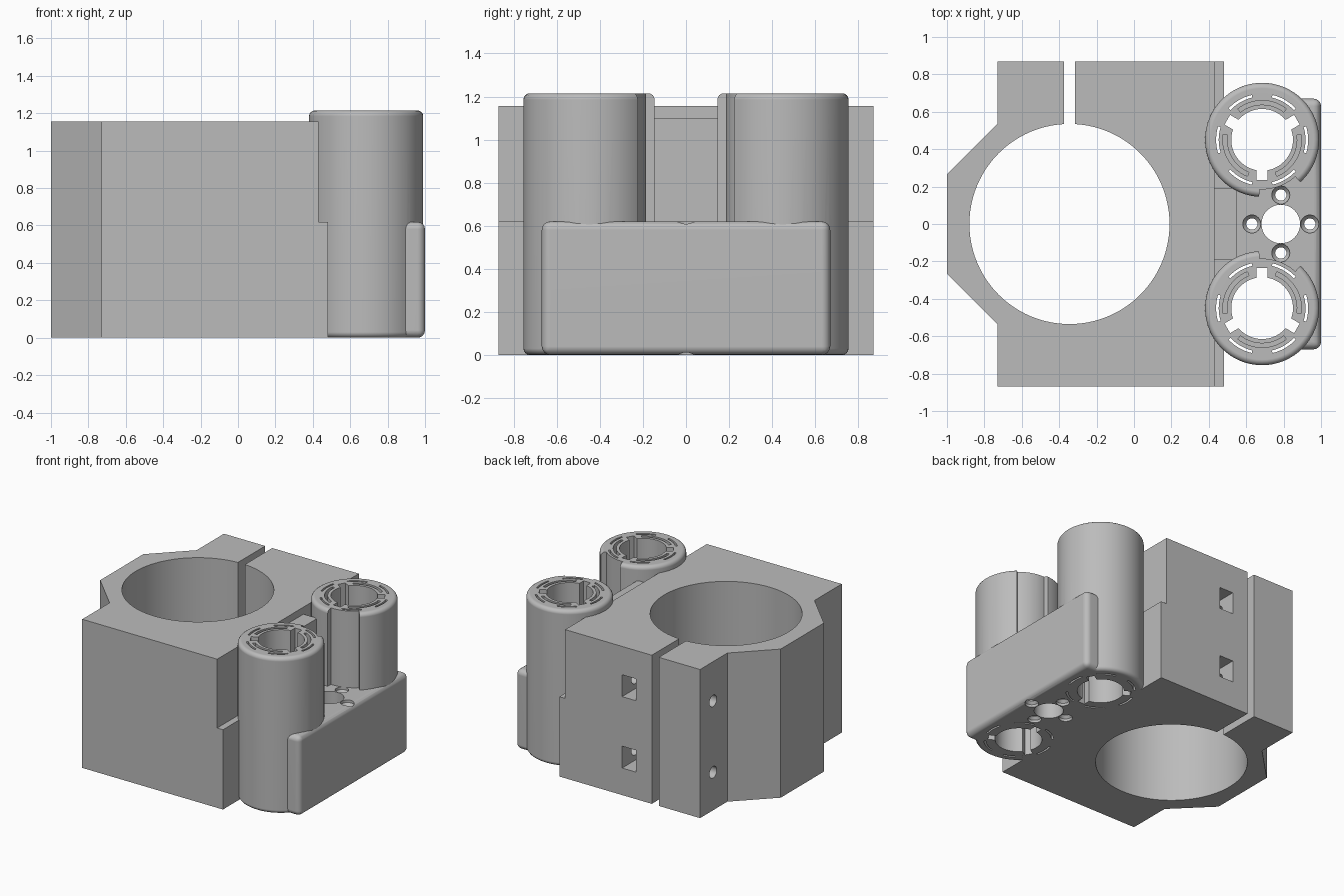
import bpy, bmesh
from math import sin, cos, pi, radians

if "Cube" in bpy.data.objects:
    bpy.data.objects.remove(bpy.data.objects["Cube"])

grey = bpy.data.materials.new("light_grey")
grey.use_nodes = True
colour = (0.5, 0.5, 0.5, 1)
grey.diffuse_color = colour
grey.node_tree.nodes["Principled BSDF"].inputs["Base Color"].default_value = colour

HEIGHT, STEP = 1.155, 0.62
TUBE_X, TUBE_Y = 0.685, 0.45


def make(name, bm):
    bmesh.ops.recalc_face_normals(bm, faces=bm.faces)
    mesh = bpy.data.meshes.new(name)
    bm.to_mesh(mesh)
    bm.free()
    ob = bpy.data.objects.new(name, mesh)
    bpy.context.scene.collection.objects.link(ob)
    mesh.materials.append(grey)
    return ob


def prism(name, points, z0, z1):
    bm = bmesh.new()
    face = bm.faces.new([bm.verts.new((x, y, z0)) for x, y in points])
    new = bmesh.ops.extrude_face_region(bm, geom=[face])["geom"]
    bmesh.ops.translate(bm, vec=(0, 0, z1 - z0),
                        verts=[v for v in new if isinstance(v, bmesh.types.BMVert)])
    return make(name, bm)


def box(name, x0, x1, y0, y1, z0, z1):
    return prism(name, [(x0, y0), (x1, y0), (x1, y1), (x0, y1)], z0, z1)


def arc(cx, cy, r, a0, a1, n):
    angles = [radians(a0 + (a1 - a0) * i / n) for i in range(n + 1)]
    return [(cx + r * cos(a), cy + r * sin(a)) for a in angles]


def disc(name, cx, cy, r, z0, z1, n=64):
    return prism(name, arc(cx, cy, r, 0, 360, n)[:-1], z0, z1)


def sector(name, cx, cy, r0, r1, a0, a1, z0, z1):
    points = arc(cx, cy, r0, a0, a1, 16) + arc(cx, cy, r1, a1, a0, 16)
    return prism(name, points, z0, z1)


def lathe(name, cx, cy, profile, n=64):
    # Solid of revolution; the profile's ends are closed with flat caps
    bm = bmesh.new()
    rings = [[bm.verts.new((x, y, z)) for x, y in arc(cx, cy, r, 0, 360, n)[:-1]]
             for r, z in profile]
    for a, b in zip(rings, rings[1:]):
        for i in range(n):
            j = (i + 1) % n
            bm.faces.new((a[i], a[j], b[j], b[i]))
    bm.faces.new(rings[0])
    bm.faces.new(rings[-1])
    return make(name, bm)


def apply(ob, mod):
    bpy.context.view_layer.objects.active = ob
    bpy.ops.object.modifier_apply(modifier=mod.name)


def combine(ob, other, operation):
    mod = ob.modifiers.new("combine", "BOOLEAN")
    mod.operation, mod.solver, mod.object = operation, "EXACT", other
    apply(ob, mod)
    bpy.data.objects.remove(other)


# Clamp block with angled back, round bore and clamping gap
body = prism("clamp_holder", [(-1, 0.265), (-0.73, 0.535), (-0.73, 0.87), (0.48, 0.87),
                              (0.48, -0.87), (-0.73, -0.87), (-0.73, -0.535), (-1, -0.265)],
             0, HEIGHT)
cuts = [box("step", 0.43, 0.6, -1, 1, STEP, 2),
        disc("large_bore", -0.345, 0, 0.535, -1, 2, 96),
        box("gap", -0.375, -0.315, 0.4, 1, -1, 2)]

# Clamp bolt holes along x, with nut pockets in the side
for z in (0.295, 0.85):
    bolt = disc("bolt_hole", 0, 0, 0.045, -0.9, 0.05, 32)
    for v in bolt.data.vertices:
        x, y, h = v.co
        v.co = (h, 0.71 + x, z + y)
    bm = bmesh.new()
    bm.from_mesh(bolt.data)
    bmesh.ops.recalc_face_normals(bm, faces=bm.faces)
    bm.to_mesh(bolt.data)
    bm.free()
    cuts += [bolt, box("nut_pocket", -0.18, -0.06, 0.63, 1, z - 0.085, z + 0.085)]
for cut in cuts:
    combine(body, cut, "DIFFERENCE")

# Rounded foot, and rib between the tubes
foot = box("foot", 0.42, 1, -0.67, 0.67, 0, STEP)
bevel = foot.modifiers.new("round", "BEVEL")
bevel.width, bevel.segments = 0.04, 4
apply(foot, bevel)
combine(body, foot, "UNION")
combine(body, box("rib", 0.4, 0.55, -0.19, 0.19, 0.5, 1.1), "UNION")

# Two bearing tubes with rounded rims
fillet, radius, top = 0.03, 0.305, 1.215
quarter = [i * pi / 8 for i in range(5)]
profile = [(radius - fillet + fillet * sin(a), fillet - fillet * cos(a)) for a in quarter]
profile += [(r, top - z) for r, z in reversed(profile)]
for side in (1, -1):
    combine(body, lathe("tube", TUBE_X, side * TUBE_Y, profile), "UNION")

# Tube bores, keyways, spring slots, grooves and screw clearance
for side in (1, -1):
    y = side * TUBE_Y
    cuts = [disc("bore", TUBE_X, y, 0.165, -1, 2),
            sector("clearance", TUBE_X, y, 0.265, 0.4, -side * 93, -side * 48, STEP, 2)]
    for k in range(3):
        a = side * (30 + 120 * k)
        ca, sa = cos(radians(a)), sin(radians(a))
        corners = [(0.1, -0.03), (0.215, -0.03), (0.215, 0.03), (0.1, 0.03)]
        cuts.append(prism("keyway", [(TUBE_X + u * ca - v * sa, y + u * sa + v * ca)
                                     for u, v in corners], -1, 2))
        cuts.append(sector("groove", TUBE_X, y, 0.188, 0.21, a + 22, a + 98, 0.9, 2))
    for k in range(6):
        cuts.append(sector("spring_slot", TUBE_X, y, 0.232, 0.246,
                           60 * k - 17, 60 * k + 17, -1, 2))
    for cut in cuts:
        combine(body, cut, "DIFFERENCE")

# Central hole and four countersunk screw holes in the foot
cx = 0.785
combine(body, disc("centre_hole", cx, 0, 0.103, -1, 0.9), "DIFFERENCE")
for k in range(4):
    x, y = cx + 0.155 * cos(k * pi / 2), 0.155 * sin(k * pi / 2)
    screw = lathe("screw_hole", x, y, [(0.048, -0.02), (0.048, 0.02), (0.03, 0.04),
                                       (0.03, 0.58), (0.048, 0.6), (0.048, 0.65)], 32)
    combine(body, screw, "DIFFERENCE")

# Smooth round surfaces, keep hard edges crisp
for ob in bpy.context.selected_objects:
    ob.select_set(False)
body.select_set(True)
bpy.context.view_layer.objects.active = body
bpy.ops.object.shade_smooth_by_angle(angle=radians(30))
weighted = body.modifiers.new("even_normals", "WEIGHTED_NORMAL")
weighted.keep_sharp = True
